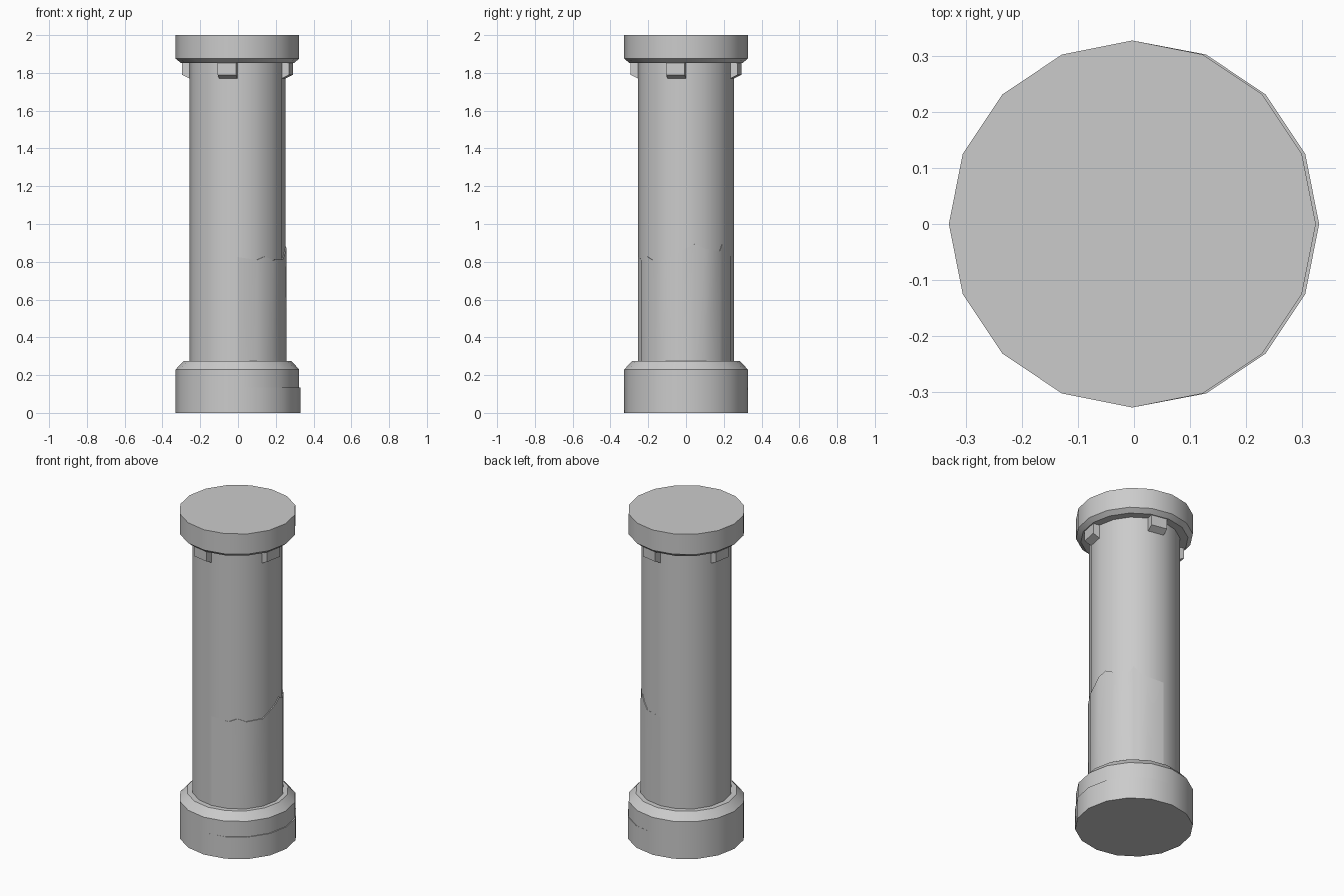
import bpy, bmesh
from math import cos, sin, pi, radians

if "Cube" in bpy.data.objects:
    bpy.data.objects.remove(bpy.data.objects["Cube"])

N = 16          # sides of the column
CX = -0.003     # the upright pieces sit slightly off the slipped ones
R = 0.254       # shaft radius
STEP = 2 * pi / N


def ngon_point(a, r):
    """Point at angle a on the outline of a 16-sided polygon."""
    local = (a % STEP) - STEP / 2
    d = r * cos(STEP / 2) / cos(local)
    return d * cos(a), d * sin(a)


def finish(name, bm, smooth=True):
    bmesh.ops.recalc_face_normals(bm, faces=bm.faces)
    me = bpy.data.meshes.new(name)
    bm.to_mesh(me)
    bm.free()
    ob = bpy.data.objects.new(name, me)
    bpy.context.collection.objects.link(ob)
    if smooth:
        bpy.ops.object.select_all(action='DESELECT')
        ob.select_set(True)
        bpy.context.view_layer.objects.active = ob
        bpy.ops.object.shade_smooth_by_angle(angle=radians(30))
    return ob


def lathe(name, profile, right_slip=0.0):
    """Closed 16-sided solid from (radius, z) pairs; right half can slip to +x."""
    bm = bmesh.new()
    rings = []
    for r, z in profile:
        ring = []
        for i in range(N):
            x, y = r * cos(i * STEP), r * sin(i * STEP)
            ring.append(bm.verts.new((x + CX + (right_slip if x > 0.01 else 0), y, z)))
        rings.append(ring)
    for a, b in zip(rings, rings[1:]):
        for i in range(N):
            j = (i + 1) % N
            bm.faces.new((a[i], a[j], b[j], b[i]))
    bm.faces.new(rings[0])
    bm.faces.new(rings[-1])
    return finish(name, bm)


# Base: slipped lower disc and chamfered upper disc
lathe("base_lower", [(0.327, 0), (0.327, 0.135)], 0.006)
lathe("base_upper", [(0.327, 0.135), (0.327, 0.23), (0.285, 0.275)])

# Shaft and cap
lathe("shaft", [(R, 0.27), (R, 1.86)])
lathe("cap", [(0.30, 1.853), (0.327, 1.875), (0.327, 2.0)])

# Cracked lower shaft skin: jagged top edge standing slightly proud on the right
crack = [(-90, .825), (-67.5, .81), (-56, .828), (-45, .81), (-22.5, .813),
         (-11.25, .84), (0, .872), (11.25, .895), (22.5, .87), (45, .857),
         (50, .893), (56, .86), (67.5, .83), (90, .82)]
bm = bmesh.new()
cols = []
for deg, z in crack:
    x, y = ngon_point(radians(deg), R)
    s = 0.006 if abs(deg) < 89 else 0.0
    outer = (x + CX + s, y)
    inner = (x * 0.92 + CX, y * 0.92)
    cols.append([bm.verts.new((p[0], p[1], h)) for p, h in
                 ((outer, 0.27), (outer, z), (inner, z), (inner, 0.27))])
for a, b in zip(cols, cols[1:]):
    for k in range(4):
        m = (k + 1) % 4
        bm.faces.new((a[k], b[k], b[m], a[m]))
bm.faces.new(cols[0])
bm.faces.new(cols[-1])
finish("cracked_shaft_skin", bm)

# Four brackets under the cap, each standing on one shaft facet
for q in range(4):
    mid = q * pi / 2 - STEP / 2
    c, s = cos(mid), sin(mid)
    w = R * sin(STEP / 2)
    flat = R * cos(STEP / 2)
    bm = bmesh.new()
    ends = []
    for t in (-w, w):
        ends.append([bm.verts.new((d * c - t * s + CX, d * s + t * c, z)) for d, z in
                     ((flat - 0.01, 1.77), (flat, 1.77), (flat + 0.04, 1.79),
                      (flat + 0.04, 1.856), (flat - 0.01, 1.856))])
    for k in range(5):
        m = (k + 1) % 5
        bm.faces.new((ends[0][k], ends[0][m], ends[1][m], ends[1][k]))
    for e in ends:
        bm.faces.new(e)
    finish("bracket_%d" % (q + 1), bm, smooth=False)
